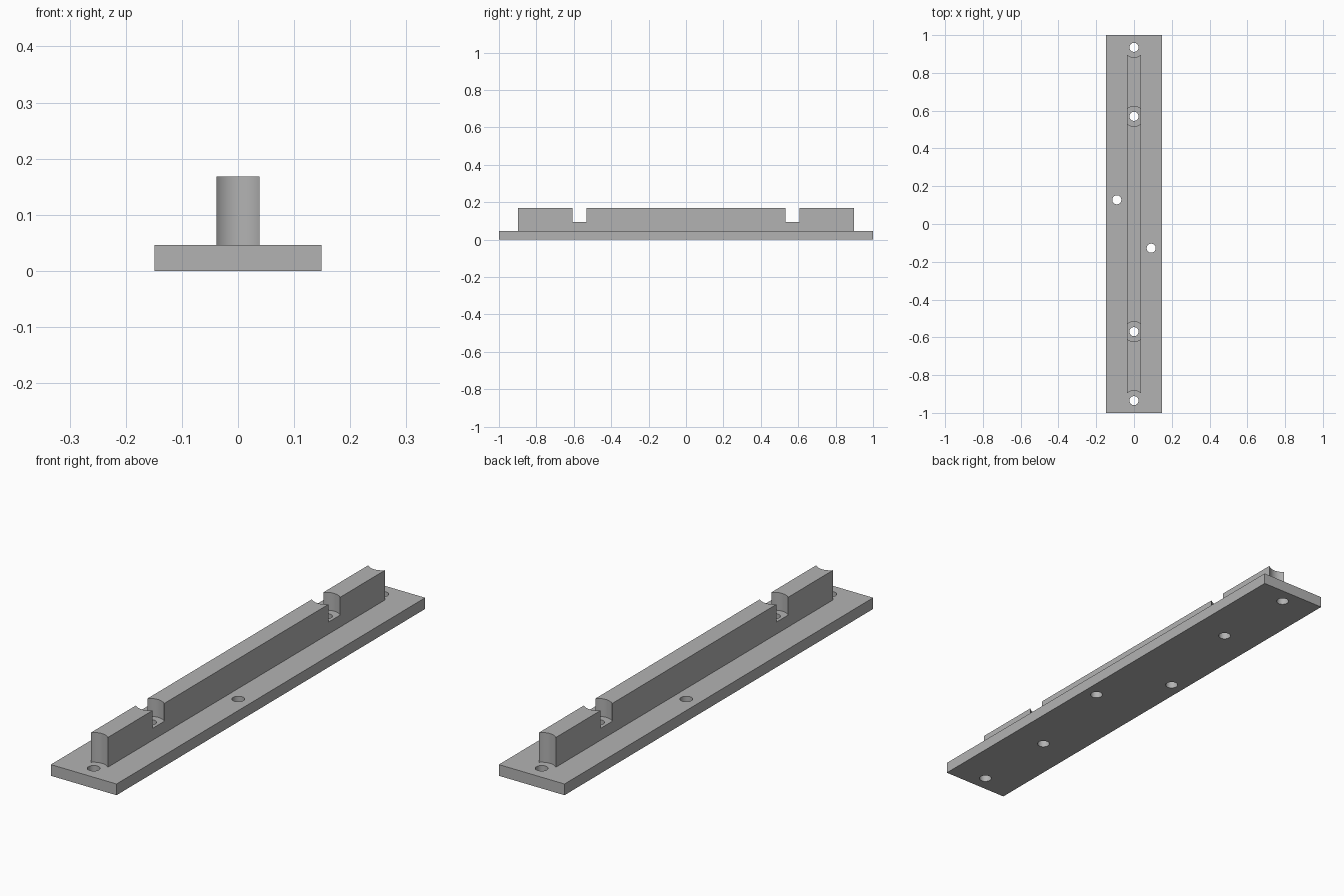
import bpy
from math import radians

if "Cube" in bpy.data.objects:
    bpy.data.objects.remove(bpy.data.objects["Cube"], do_unlink=True)

PLATE_TOP, RAIL_TOP, NOTCH_FLOOR = 0.046, 0.168, 0.095
END_Y, NOTCH_Y = 0.935, 0.57

grey = bpy.data.materials.new("plain grey")
grey.use_nodes = True
colour = (0.45, 0.45, 0.45, 1)
grey.diffuse_color = colour
grey.node_tree.nodes["Principled BSDF"].inputs["Base Color"].default_value = colour


def box(name, width, length, bottom, top):
    bpy.ops.mesh.primitive_cube_add(size=1, location=(0, 0, (bottom + top) / 2))
    ob = bpy.context.object
    ob.name = name
    ob.scale = (width, length, top - bottom)
    bpy.ops.object.transform_apply(location=True, rotation=False, scale=True)
    ob.data.materials.append(grey)
    return ob


def cylinder(name, x, y, radius, bottom, top):
    bpy.ops.mesh.primitive_cylinder_add(vertices=48, radius=radius, depth=top - bottom,
                                        location=(x, y, (bottom + top) / 2))
    ob = bpy.context.object
    ob.name = name
    ob.hide_render = True
    ob.data.materials.append(grey)
    return ob


def combine(target, tool, operation):
    mod = target.modifiers.new(operation.title(), "BOOLEAN")
    mod.operation, mod.object, mod.solver = operation, tool, "EXACT"
    bpy.context.view_layer.objects.active = target
    bpy.ops.object.modifier_apply(modifier=mod.name)
    bpy.data.objects.remove(tool, do_unlink=True)


# Raised rail with scooped ends and two round screw pockets
rail = box("rail", 0.076, 1.86, PLATE_TOP - 0.02, RAIL_TOP)
for side in (-1, 1):
    combine(rail, cylinder("end_scoop", 0, side * END_Y, 0.053, 0, 0.3), "DIFFERENCE")
    combine(rail, cylinder("screw_pocket", 0, side * NOTCH_Y, 0.053, NOTCH_FLOOR, 0.3), "DIFFERENCE")

# Base plate joined to the rail
bar = box("mounting_plate_with_rail", 0.298, 2, 0, PLATE_TOP)
combine(bar, rail, "UNION")

# Through holes: along the middle line and one on each flange
for side in (-1, 1):
    for x, y in ((0, END_Y), (0, NOTCH_Y), (-0.091, 0.128)):
        combine(bar, cylinder("screw_hole", side * x, side * y, 0.024, -0.1, 0.3), "DIFFERENCE")

# Smooth round walls, crisp edges
bpy.ops.object.select_all(action="DESELECT")
bar.select_set(True)
bpy.context.view_layer.objects.active = bar
bpy.ops.object.shade_smooth_by_angle(angle=radians(30))
